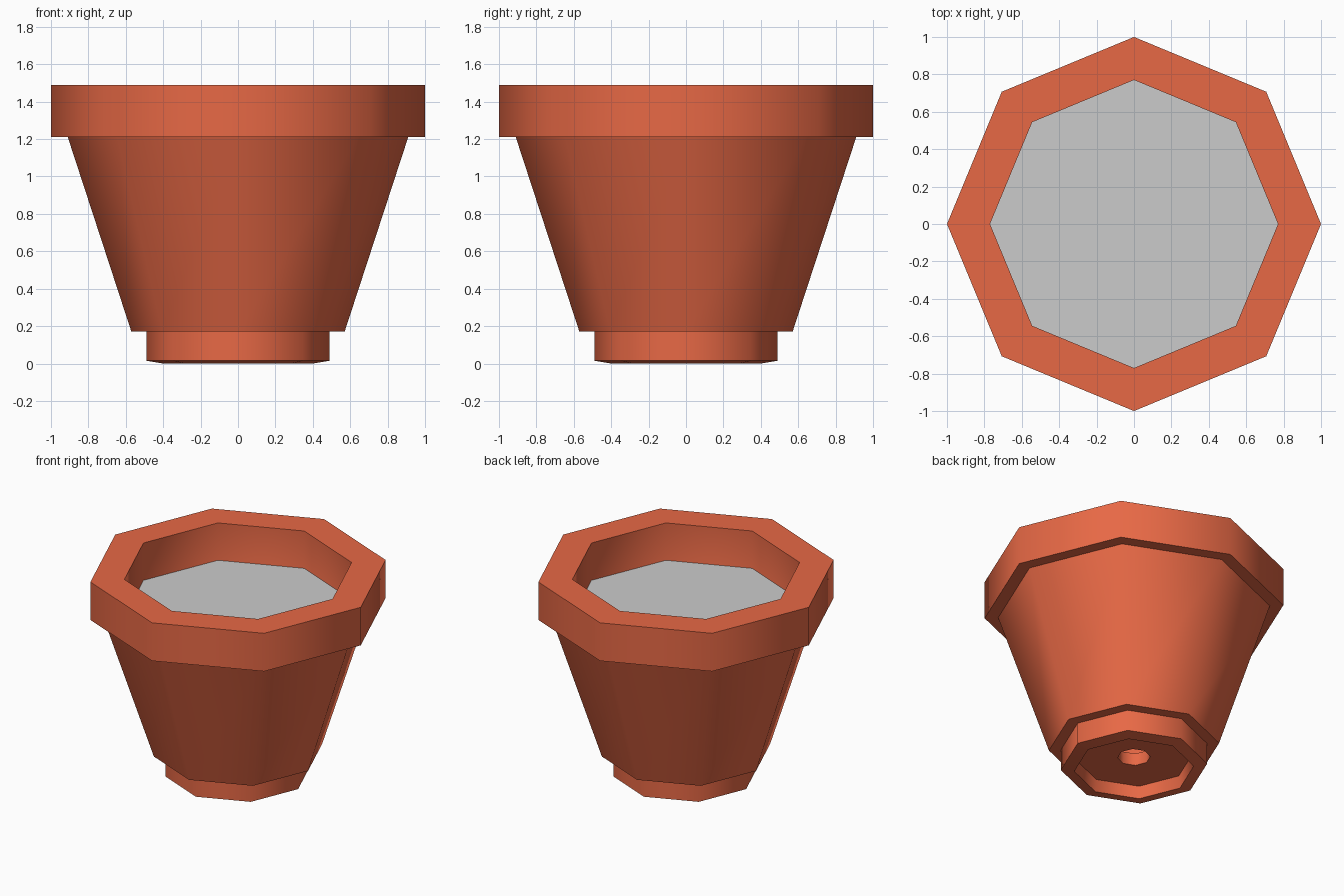
import bpy, bmesh
from math import cos, sin, tau, radians

if "Cube" in bpy.data.objects:
    bpy.data.objects.remove(bpy.data.objects["Cube"])

SIDES = 8


def add_object(name, bm, material=None):
    bmesh.ops.recalc_face_normals(bm, faces=bm.faces)
    mesh = bpy.data.meshes.new(name)
    bm.to_mesh(mesh)
    bm.free()
    obj = bpy.data.objects.new(name, mesh)
    bpy.context.collection.objects.link(obj)
    if material:
        mesh.materials.append(material)
    return obj


def ring(bm, r, z):
    return [bm.verts.new((r * cos(tau * i / SIDES), r * sin(tau * i / SIDES), z))
            for i in range(SIDES)]


def lathe(name, profile, material):
    """Turn a closed (radius, height) profile into an octagonal shell."""
    bm = bmesh.new()
    rings = [ring(bm, r, z) for r, z in profile]
    for a, b in zip(rings, rings[1:] + rings[:1]):
        for i in range(SIDES):
            j = (i + 1) % SIDES
            bm.faces.new((a[i], a[j], b[j], b[i]))
    return add_object(name, bm, material)


terracotta = bpy.data.materials.new("terracotta")
terracotta.diffuse_color = (0.8, 0.14, 0.06, 1)
terracotta.use_nodes = True
terracotta.node_tree.nodes["Principled BSDF"].inputs["Base Color"].default_value = terracotta.diffuse_color

# Pot: recessed foot, tapered body, thick rim, hollow inside, drain hole
pot = lathe("pot", [
    (0.11, 0.09), (0.39, 0.09), (0.40, 0.0), (0.49, 0.015),
    (0.49, 0.17), (0.57, 0.17), (0.91, 1.21), (1.0, 1.21),
    (1.0, 1.49), (0.77, 1.49), (0.77, 1.21), (0.45, 0.18), (0.11, 0.18),
], terracotta)

# Sides are shaded smoothly, rim and foot edges stay sharp
bpy.context.view_layer.objects.active = pot
pot.select_set(True)
bpy.ops.object.shade_smooth_by_angle(angle=radians(60))

# Fill surface level with the bottom of the rim
bm = bmesh.new()
bm.faces.new(ring(bm, 0.77, 1.215))
fill = add_object("fill_surface", bm)
